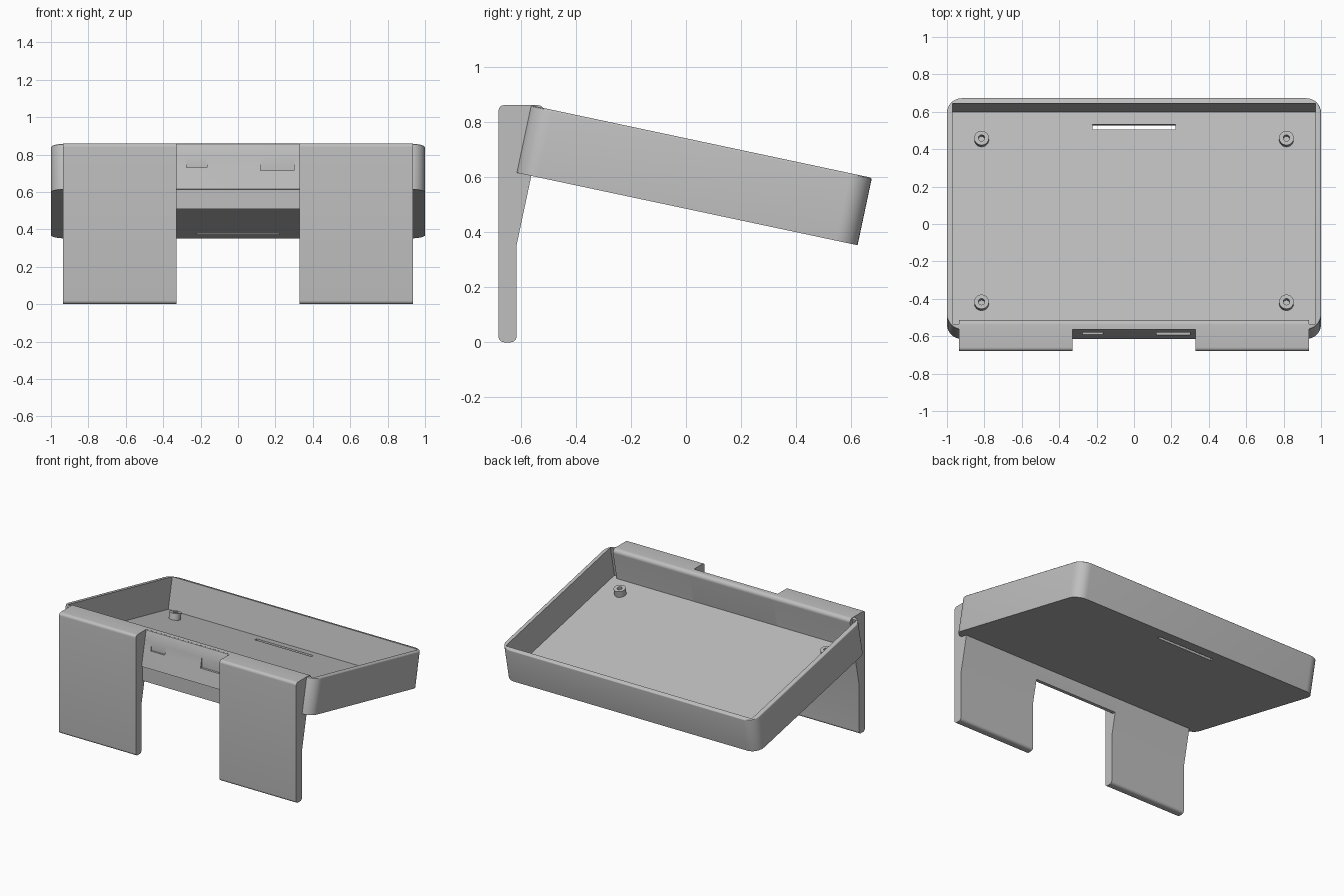
import bpy, bmesh, math
from mathutils import Matrix, Vector

cube = bpy.data.objects.get("Cube")
if cube:
    bpy.data.objects.remove(cube, do_unlink=True)

# One plain grey plastic
grey = bpy.data.materials.new("grey plastic")
grey.use_nodes = True
COLOUR = (0.52, 0.52, 0.52, 1)
grey.diffuse_color = COLOUR
grey.node_tree.nodes["Principled BSDF"].inputs["Base Color"].default_value = COLOUR

# Tray frame: origin at its lower front edge, tilted down towards the back
TILT = math.radians(12)
FRONT, BASE = -0.615, 0.615
FRAME = Matrix.Translation((0, FRONT, BASE)) @ Matrix.Rotation(-TILT, 4, 'X')
LENGTH, HEIGHT, WALL = 1.265, 0.25, 0.03
INNER = 0.055          # depth of the thickened front wall
TOP = 0.86


def tray_point(u, w):
    """Point of the tilted frame as world (y, z)."""
    p = FRAME @ Vector((0, u, w))
    return p.y, p.z


def on_inner_at_y(y):
    w = (y - FRONT - INNER * math.cos(TILT)) / math.sin(TILT)
    return tray_point(INNER, w)


def on_inner_at_z(z):
    w = (z - BASE + INNER * math.sin(TILT)) / math.cos(TILT)
    return tray_point(INNER, w)


def fillet(corners, steps=8):
    """Round each (point, radius) corner of a convex or concave outline."""
    out = []
    for i, (p, r) in enumerate(corners):
        p = Vector(p)
        if not r:
            out.append(p)
            continue
        a = (Vector(corners[i - 1][0]) - p).normalized()
        b = (Vector(corners[(i + 1) % len(corners)][0]) - p).normalized()
        half = a.angle(b) / 2
        centre = p + (a + b).normalized() * r / math.sin(half)
        start = p + a * r / math.tan(half) - centre
        end = p + b * r / math.tan(half) - centre
        for k in range(steps + 1):
            t = k / steps
            sweep = math.pi - 2 * half
            arc = (start * math.sin((1 - t) * sweep) + end * math.sin(t * sweep)) / math.sin(sweep)
            out.append(centre + arc)
    return out


def prism(name, outline, lo, hi, axis, matrix=None, bevel=0):
    """Extrude an outline along x (outline in yz) or z (outline in xy)."""
    bm = bmesh.new()
    place = (lambda p, h: (h, p[0], p[1])) if axis == 'x' else (lambda p, h: (p[0], p[1], h))
    face = bm.faces.new([bm.verts.new(place(p, lo)) for p in outline])
    ext = bmesh.ops.extrude_face_region(bm, geom=[face])["geom"]
    shift = Vector(place((0, 0), hi - lo))
    top = [g for g in ext if isinstance(g, bmesh.types.BMVert)]
    bmesh.ops.translate(bm, verts=top, vec=shift)
    bmesh.ops.recalc_face_normals(bm, faces=bm.faces)
    if bevel:
        rim = [g for g in ext if isinstance(g, bmesh.types.BMEdge)]
        bmesh.ops.bevel(bm, geom=rim, offset=bevel, segments=3, profile=0.5, affect='EDGES')
    mesh = bpy.data.meshes.new(name)
    bm.to_mesh(mesh)
    bm.free()
    mesh.materials.append(grey)
    obj = bpy.data.objects.new(name, mesh)
    bpy.context.collection.objects.link(obj)
    if matrix:
        obj.matrix_world = matrix
    return obj


def rect(x0, x1, y0, y1):
    return [(x0, y0), (x1, y0), (x1, y1), (x0, y1)]


def circle(x, y, r, n=32):
    return [(x + r * math.cos(i * math.tau / n), y + r * math.sin(i * math.tau / n)) for i in range(n)]


def activate(obj):
    bpy.ops.object.select_all(action='DESELECT')
    obj.select_set(True)
    bpy.context.view_layer.objects.active = obj


def cut(obj, cutter):
    bpy.context.view_layer.update()
    activate(obj)
    mod = obj.modifiers.new("cut", 'BOOLEAN')
    mod.operation, mod.solver, mod.object = 'DIFFERENCE', 'EXACT', cutter
    bpy.ops.object.modifier_apply(modifier=mod.name)
    bpy.data.objects.remove(cutter, do_unlink=True)


parts = []

# Open tray with rounded outer corners and square inner corners
outer = fillet([(p, 0.08) for p in rect(-1, 1, 0, LENGTH)])
tray = prism("tray", outer, 0, HEIGHT, 'z', FRAME, bevel=0.008)
cut(tray, prism("cavity", rect(-0.97, 0.97, WALL, LENGTH - WALL), WALL, 0.5, 'z', FRAME))
# Cable slot through the floor
cut(tray, prism("slot", rect(-0.223, 0.223, 1.138, 1.167), -0.1, 0.1, 'z', FRAME))
# Shallow upright notches in the sloping front wall
for x0, x1, z in ((-0.275, -0.165, 0.73), (0.12, 0.30, 0.715)):
    cut(tray, prism("notch", rect(-0.75, -0.579, z, 0.82), x0, x1, 'x'))
parts.append(tray)

# Mounting posts on the floor, each with a screw hole
for side, sx in (("right", -0.815), ("left", 0.815)):
    for end, u in (("front", 0.188), ("back", 1.083)):
        post = prism(f"{end}_{side}_post", circle(sx, u, 0.039), 0.02, 0.075, 'z', FRAME)
        cut(post, prism("hole", circle(sx, u, 0.017, 24), 0.035, 0.2, 'z', FRAME))
        parts.append(post)

# Broad legs that carry on up into the thick front wall of the tray
LEG_FRONT, LEG_BACK, GAP, EDGE = -0.68, -0.615, 0.33, 0.935
leg_outline = fillet([
    ((LEG_FRONT, 0), 0.02), ((LEG_BACK, 0), 0.02), (on_inner_at_y(LEG_BACK), 0),
    (on_inner_at_z(TOP), 0.025), ((LEG_FRONT, TOP), 0.02)])
parts.append(prism("right_leg", leg_outline, -EDGE, -GAP, 'x'))
parts.append(prism("left_leg", leg_outline, GAP, EDGE, 'x'))

# Bridge between the legs: lower strip plus wall lining
bridge_outline = fillet([
    ((-0.605, 0.51), 0), (on_inner_at_z(0.51), 0), (on_inner_at_z(TOP), 0.025),
    ((-0.562, TOP), 0), (tray_point(0.025, 0.24), 0),
    (tray_point(0.025, 0.02), 0), ((-0.605, 0.62), 0)])
parts.append(prism("bridge", bridge_outline, -GAP, GAP, 'x'))

for obj in parts:
    activate(obj)
    bpy.ops.object.shade_smooth_by_angle(angle=math.radians(30))
